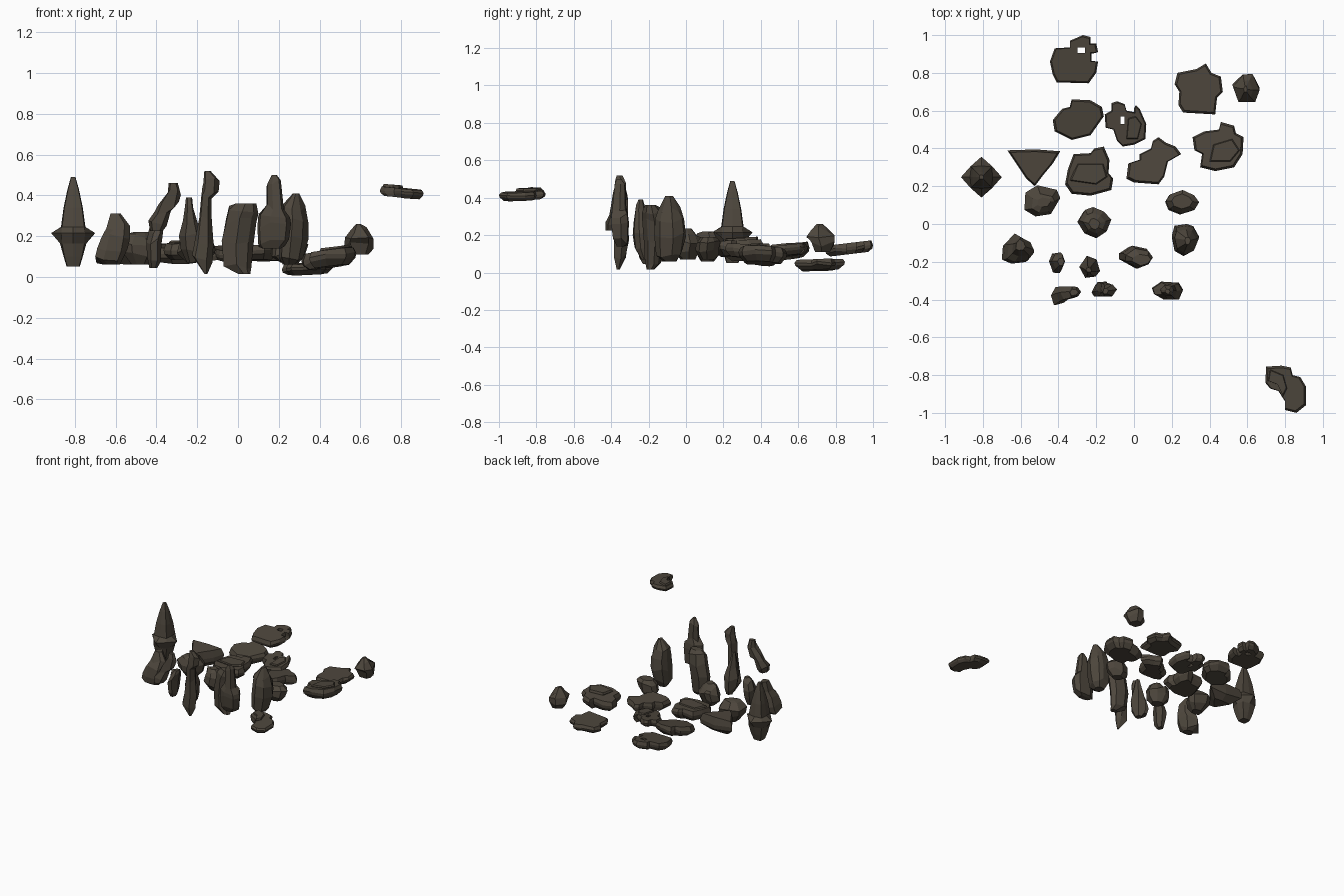
import bpy, bmesh, math, random
from mathutils import Vector

random.seed(7)
stone = bpy.data.materials.new("dark_stone")
stone.diffuse_color = (0.075, 0.062, 0.046, 1)


def loft(name, rings):
    bm = bmesh.new()
    loops = [[bm.verts.new(p) for p in r] for r in rings]
    n = len(loops[0])
    for a, b in zip(loops, loops[1:]):
        for i in range(n):
            j = (i + 1) % n
            bm.faces.new((a[i], a[j], b[j], b[i]))
    bm.faces.new(loops[-1])
    bm.faces.new(loops[0][::-1])
    bmesh.ops.recalc_face_normals(bm, faces=bm.faces)
    me = bpy.data.meshes.new(name)
    bm.to_mesh(me)
    bm.free()
    ob = bpy.data.objects.new(name, me)
    me.materials.append(stone)
    bpy.context.collection.objects.link(ob)
    return ob


def slab(name, pts, z, t, sx=0.0, sy=0.0, base=0.74, top=0.91):
    """Flat flagstone: plan outline, middle height, thickness, slopes in x and y."""
    cx = (min(p[0] for p in pts) + max(p[0] for p in pts)) / 2
    cy = (min(p[1] for p in pts) + max(p[1] for p in pts)) / 2
    rings = []
    wob = [random.uniform(-0.12, 0.12) for _ in pts]
    for h, s, w in ((-0.5, base, 0), (-0.12, 0.97, 1), (0.15, 1, 1), (0.5, top, 0)):
        rings.append([(cx + (x - cx) * s, cy + (y - cy) * s,
                       z + t * (h + w * k) + sx * (x - cx) * s + sy * (y - cy) * s)
                      for (x, y), k in zip(pts, wob)])
    return loft(name, rings)


def rock(name, levels, n=7, turn=0.0, rough=0.22):
    """Upright stone: levels of (z, x min, x max, y min, y max) filled with a jagged polygon."""
    unit = []
    for i in range(n):
        a = turn + (i + random.uniform(-0.25, 0.25)) * 2 * math.pi / n
        r = 1 - random.uniform(0, rough)
        unit.append((r * math.cos(a), r * math.sin(a)))
    xs, ys = [p[0] for p in unit], [p[1] for p in unit]
    unit = [((x - min(xs)) / (max(xs) - min(xs)), (y - min(ys)) / (max(ys) - min(ys))) for x, y in unit]
    rings = []
    for k, (z, x0, x1, y0, y1) in enumerate(levels):
        mid = 0 < k < len(levels) - 1
        rings.append([(x0 + (x1 - x0) * u, y0 + (y1 - y0) * v,
                       z + mid * random.uniform(-0.1, 0.1) * min(rough, 0.2)) for u, v in unit])
    return loft(name, rings)


def hole(ob, x, y, sx, sy):
    """Square hole straight through a slab."""
    c = loft("hole_cutter", [[(x - sx, y - sy, z), (x + sx, y - sy, z), (x + sx, y + sy, z), (x - sx, y + sy, z)]
                             for z in (-0.5, 0.8)])
    c.hide_render = True
    c.hide_viewport = True
    c.display_type = 'WIRE'
    m = ob.modifiers.new("hole", 'BOOLEAN')
    m.operation, m.object, m.solver = 'DIFFERENCE', c, 'EXACT'


# Flat slabs at the back
s = slab("back_left_slab", [(-.41, .75), (-.24, .745), (-.20, .80), (-.19, .86), (-.225, .86), (-.225, .91), (-.19, .91),
         (-.20, .955), (-.23, .955), (-.23, .99), (-.27, 1.0), (-.34, .97), (-.34, .935), (-.42, .93), (-.445, .86), (-.43, .79)],
         .128, .06, 0, .12, top=.93, base=.8)
hole(s, -.28, .92, .02, .014)
slab("middle_left_slab", [(-.33, .445), (-.23, .47), (-.16, .57), (-.17, .62), (-.23, .655), (-.33, .66), (-.34, .62),
     (-.38, .61), (-.43, .55), (-.42, .49)], .112, .075, -.05, .15)
s = slab("middle_slab", [(-.06, .41), (.0, .42), (.06, .45), (.065, .53), (.03, .61), (.01, .63), (.01, .59), (-.04, .60),
         (-.05, .635), (-.09, .65), (-.12, .64), (-.12, .60), (-.155, .58), (-.15, .51), (-.11, .50), (-.09, .44)],
         .115, .055, .05, .12, top=.93, base=.8)
hole(s, -.06, .55, .011, .02)
slab("middle_slab_ledge", [(-.04, .45), (.02, .45), (.04, .53), (.01, .57), (-.03, .56)], .14, .025, .05, .1)
slab("low_right_slab", [(.26, .59), (.43, .58), (.44, .67), (.47, .70), (.46, .78), (.41, .80), (.38, .85), (.33, .82),
     (.23, .80), (.215, .74), (.24, .70), (.235, .63)], .04, .055, .05, .03)
slab("right_slab", [(.35, .30), (.43, .28), (.53, .30), (.575, .37), (.58, .46), (.54, .48), (.53, .52), (.46, .54),
     (.45, .50), (.37, .49), (.31, .46), (.32, .39), (.36, .37)], .088, .08, .13, -.05)
slab("right_slab_ledge", [(.40, .33), (.51, .33), (.56, .39), (.52, .45), (.42, .42)], .132, .035, .12, 0)

# Slabs around the middle
slab("wedge_slab", [(-.67, .39), (-.52, .395), (-.39, .385), (-.43, .32), (-.48, .26), (-.525, .20), (-.57, .24), (-.63, .33)],
     .125, .125, 0, .05, base=.5, top=.88)
slab("centre_slab", [(-.33, .16), (-.23, .15), (-.12, .18), (-.11, .24), (-.135, .27), (-.13, .34), (-.16, .41), (-.21, .40),
     (-.23, .375), (-.32, .37), (-.35, .29), (-.365, .21)], .13, .08, .03, .05)
slab("centre_slab_ledge", [(-.34, .23), (-.20, .21), (-.14, .25), (-.16, .32), (-.30, .32)], .165, .03, .03, 0)
slab("hooked_slab", [(.0, .22), (.13, .21), (.16, .25), (.18, .33), (.25, .37), (.22, .41), (.17, .43), (.13, .46), (.10, .44),
     (.09, .40), (.03, .37), (.03, .34), (-.03, .32), (-.04, .24)], .115, .07, .02, -.06)

# Floating slab at the front right
slab("floating_slab", [(.80, -.94), (.80, -.985), (.86, -1.0), (.91, -.96), (.91, -.86), (.88, -.81), (.84, -.80),
     (.83, -.76), (.78, -.75), (.70, -.755), (.695, -.84), (.72, -.87), (.765, -.885)], .412, .045, -.08, .03, base=.8)
slab("floating_slab_ledge", [(.71, -.83), (.76, -.85), (.79, -.91), (.81, -.87), (.79, -.80), (.72, -.77)], .44, .025, -.08, 0)

# Square spike with a collar of four points (height, square half width, point reach)
rings = []
for z, h, tip in ((.05, .03, .032), (.10, .045, .047), (.165, .058, .065), (.215, .06, .108), (.245, .057, .06),
                  (.34, .045, .047), (.43, .026, .028), (.49, .01, .011)):
    ring = []
    for i in range(8):
        a, r = i * math.pi / 4, (tip if i % 2 == 0 else h * 1.35)
        ring.append((-.808 + r * math.cos(a), .248 + r * math.sin(a), z))
    rings.append(ring)
loft("collared_spike", rings)

# Low boulders
rock("left_boulder", [(.06, -.52, -.44, .08, .15), (.11, -.57, -.40, .045, .19), (.165, -.58, -.39, .04, .205),
     (.20, -.54, -.42, .06, .16), (.22, -.51, -.44, .09, .14)])
rock("centre_boulder", [(.07, -.25, -.16, -.03, .05), (.12, -.30, -.13, -.075, .08), (.17, -.29, -.12, -.07, .09),
     (.21, -.27, -.15, -.05, .06), (.235, -.24, -.18, -.03, .03)], n=8)
rock("right_boulder", [(.07, .21, .29, .08, .15), (.11, .165, .33, .05, .175), (.155, .17, .345, .055, .18),
     (.19, .20, .31, .08, .16)], n=8)
rock("far_right_boulder", [(.11, .55, .64, .69, .77), (.15, .52, .665, .67, .795), (.20, .525, .665, .645, .795),
     (.235, .555, .63, .67, .76), (.26, .58, .60, .70, .73)], n=6)

# Standing stones
rock("left_standing_stone", [(.06, -.66, -.58, -.17, -.11), (.085, -.70, -.56, -.205, -.07), (.14, -.69, -.54, -.21, -.05),
     (.20, -.67, -.53, -.20, -.06), (.25, -.645, -.53, -.17, -.07), (.31, -.625, -.575, -.14, -.08)])
rock("slim_stone", [(.045, -.435, -.395, -.23, -.18), (.09, -.445, -.38, -.25, -.16), (.17, -.45, -.375, -.26, -.15),
     (.22, -.435, -.365, -.24, -.16), (.25, -.405, -.37, -.22, -.18)], n=6)
rock("pointed_stone", [(.07, -.25, -.20, -.24, -.19), (.12, -.28, -.185, -.275, -.17), (.20, -.29, -.18, -.285, -.17),
     (.26, -.27, -.20, -.28, -.19), (.35, -.26, -.22, -.27, -.215), (.39, -.255, -.225, -.255, -.23)], n=6)
rock("broad_stone", [(.015, .0, .06, -.21, -.17), (.06, -.07, .065, -.22, -.135), (.17, -.08, .075, -.225, -.12),
     (.27, -.06, .09, -.235, -.115), (.33, -.045, .10, -.235, -.13), (.36, -.01, .09, -.22, -.16)])
rock("right_standing_stone", [(.06, .22, .29, -.12, -.05), (.10, .20, .32, -.16, -.02), (.20, .20, .345, -.17, .0),
     (.27, .21, .345, -.165, -.01), (.34, .215, .33, -.15, -.03), (.41, .27, .30, -.11, -.07)], n=8)

# Front row of tall stones
rock("crooked_stone", [(.225, -.43, -.37, -.43, -.35), (.26, -.44, -.35, -.43, -.335), (.325, -.41, -.33, -.41, -.33),
     (.35, -.39, -.29, -.40, -.33), (.41, -.345, -.28, -.39, -.33), (.46, -.34, -.295, -.38, -.345)], n=6)
rock("tall_spike", [(.015, -.165, -.15, -.37, -.355), (.09, -.225, -.125, -.385, -.32), (.18, -.21, -.12, -.385, -.305),
     (.30, -.19, -.13, -.38, -.31), (.39, -.18, -.13, -.385, -.31), (.43, -.175, -.095, -.385, -.32),
     (.47, -.17, -.09, -.38, -.32), (.52, -.165, -.135, -.37, -.34)], n=6)
rock("stepped_stone", [(.14, .12, .21, -.37, -.33), (.165, .10, .25, -.39, -.31), (.25, .095, .26, -.40, -.305),
     (.31, .10, .255, -.40, -.31), (.34, .14, .225, -.395, -.32), (.46, .14, .21, -.38, -.325),
     (.50, .165, .19, -.37, -.345)])
